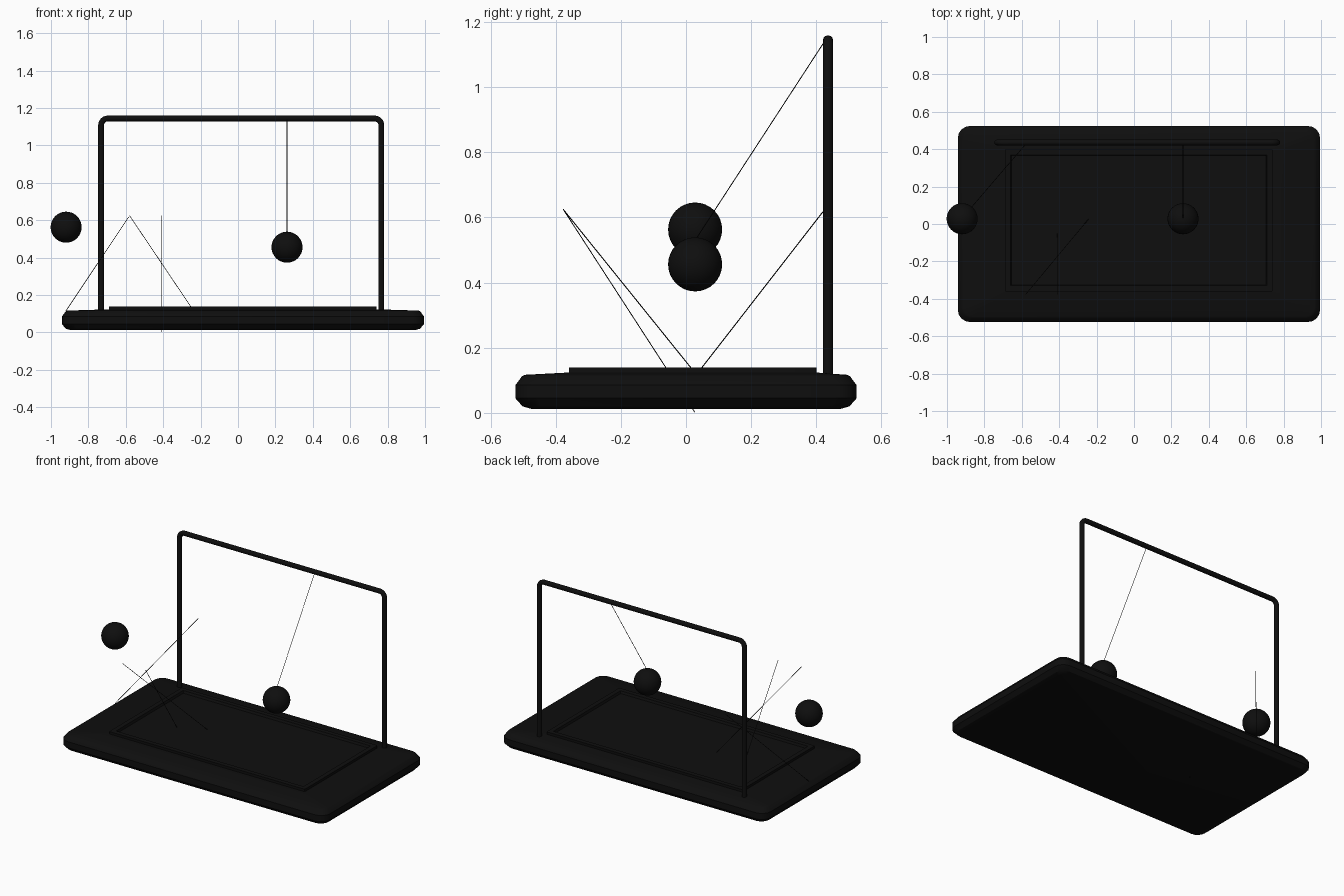
import bpy, bmesh
from math import cos, sin, pi
from mathutils import Vector

cube = bpy.data.objects.get("Cube")
if cube:
    bpy.data.objects.remove(cube, do_unlink=True)

black = bpy.data.materials.new("soft black")
black.use_nodes = True
black.diffuse_color = (0.0045, 0.0045, 0.0045, 1)
black.node_tree.nodes["Principled BSDF"].inputs["Base Color"].default_value = black.diffuse_color


def add(name, data):
    obj = bpy.data.objects.new(name, data)
    bpy.context.collection.objects.link(obj)
    data.materials.append(black)
    return obj


def smooth(obj, angle):
    bpy.ops.object.select_all(action="DESELECT")
    obj.select_set(True)
    bpy.context.view_layer.objects.active = obj
    if obj.type == "CURVE":
        bpy.ops.object.convert(target="MESH")
    bpy.ops.object.shade_smooth_by_angle(angle=angle)


def arc(cx, cy, r, start, steps):
    return [(cx + r * cos(start + pi / 2 * i / steps),
             cy + r * sin(start + pi / 2 * i / steps)) for i in range(steps + 1)]


def rounded_rect(x0, x1, y0, y1, r):
    corners = [(x1 - r, y1 - r), (x0 + r, y1 - r), (x0 + r, y0 + r), (x1 - r, y0 + r)]
    return [p for i, c in enumerate(corners) for p in arc(*c, r, i * pi / 2, 4)]


def tube(name, points, radius, sides):
    curve = bpy.data.curves.new(name, "CURVE")
    curve.dimensions = "3D"
    curve.bevel_depth = radius
    curve.bevel_resolution = sides // 2 - 2
    curve.use_fill_caps = True
    spline = curve.splines.new("POLY")
    spline.points.add(len(points) - 1)
    for p, co in zip(spline.points, points):
        p.co = (*co, 1)
    obj = add(name, curve)
    smooth(obj, pi / 5)
    return obj


# Table base: rounded slab, sloped top and a raised rim around the playfield
outer = (-0.942, 0.995, -0.524, 0.524)
field = (-0.69, 0.74, -0.36, 0.40)


def inset(rect, d):
    return (rect[0] + d, rect[1] - d, rect[2] + d, rect[3] - d)


levels = [
    (inset(outer, 0.05), 0.04, 0.012),
    (inset(outer, 0.022), 0.055, 0.02),
    (outer, 0.065, 0.045),
    (outer, 0.065, 0.085),
    (inset(outer, 0.02), 0.055, 0.112),
    (inset(outer, 0.03), 0.05, 0.117),
    (field, 0.004, 0.124),
    (field, 0.004, 0.140),
    (inset(field, 0.03), 0.003, 0.140),
    (inset(field, 0.035), 0.003, 0.125),
]
bm = bmesh.new()
rings = [[bm.verts.new((x, y, z)) for x, y in rounded_rect(*rect, r)] for rect, r, z in levels]
for low, high in zip(rings, rings[1:]):
    n = len(low)
    for i in range(n):
        j = (i + 1) % n
        bm.faces.new((low[i], low[j], high[j], high[i]))
bm.faces.new(rings[0][::-1])
bm.faces.new(rings[-1])
mesh = bpy.data.meshes.new("table_base")
bm.to_mesh(mesh)
bm.free()
smooth(add("table_base", mesh), pi / 6)

# Hoop frame standing at the back
left, right, top, back, bend = 0.766, -0.732, 1.144, 0.436, 0.035
path = [(left, 0.115)]
path += arc(left - bend, top - bend, bend, 0, 6)
path += arc(right + bend, top - bend, bend, pi / 2, 6)
path += [(right, 0.115)]
tube("hoop_frame", [(x, back, z) for x, z in path], 0.0155, 12)

# Two balls
for name, centre in (("loose_ball", (-0.919, 0.028, 0.563)), ("hanging_ball", (0.262, 0.028, 0.456))):
    bm = bmesh.new()
    bmesh.ops.create_uvsphere(bm, u_segments=32, v_segments=16, radius=0.083)
    bmesh.ops.translate(bm, verts=bm.verts, vec=Vector(centre))
    mesh = bpy.data.meshes.new(name)
    bm.to_mesh(mesh)
    bm.free()
    smooth(add(name, mesh), pi / 4)

# Thin cords
cords = {
    "hanging_cord": ((0.262, 0.425, 1.14), (0.262, 0.028, 0.53)),
    "back_cord": ((-0.585, 0.42, 0.617), (-0.92, 0.03, 0.115)),
    "front_cord": ((-0.58, -0.377, 0.625), (-0.24, 0.03, 0.12)),
    "straight_cord": ((-0.41, -0.377, 0.625), (-0.41, 0.027, 0.002)),
}
for name, ends in cords.items():
    tube(name, ends, 0.0016, 6)
